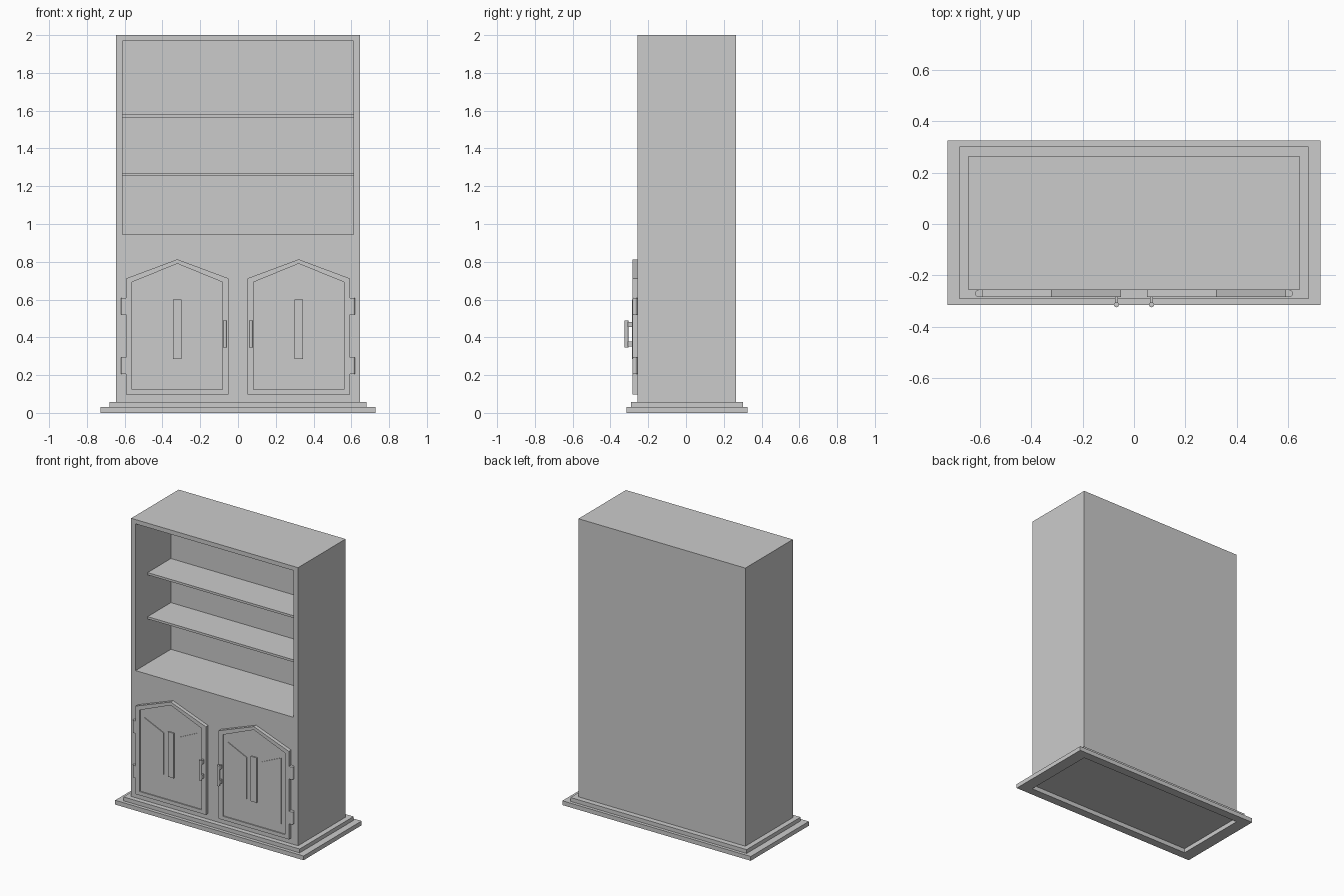
import bpy, bmesh
from mathutils import Matrix

if "Cube" in bpy.data.objects:
    bpy.data.objects.remove(bpy.data.objects["Cube"])


def loft(name, loops, closed=False):
    """Skin matching point loops; cap both ends, or join last to first if closed."""
    bm = bmesh.new()
    rows = [[bm.verts.new(p) for p in loop] for loop in loops]
    n = len(rows[0])
    pairs = list(zip(rows, rows[1:])) + ([(rows[-1], rows[0])] if closed else [])
    for a, b in pairs:
        for i in range(n):
            j = (i + 1) % n
            bm.faces.new((a[i], a[j], b[j], b[i]))
    if not closed:
        bm.faces.new(rows[0])
        bm.faces.new(rows[-1])
    bmesh.ops.recalc_face_normals(bm, faces=bm.faces)
    me = bpy.data.meshes.new(name)
    bm.to_mesh(me)
    bm.free()
    ob = bpy.data.objects.new(name, me)
    bpy.context.collection.objects.link(ob)
    return ob


def rect(a0, a1, b0, b1):
    return [(a0, b0), (a1, b0), (a1, b1), (a0, b1)]


def at_y(pts, y, s=1):
    return [(s * x, y, z) for x, z in pts]


def at_z(pts, z):
    return [(x, y, z) for x, y in pts]


def slab(name, pts, y0, y1, s=1):
    """Front-view outline extruded in y."""
    return loft(name, [at_y(pts, y0, s), at_y(pts, y1, s)])


def rod(name, x, y, z0, z1, r):
    bm = bmesh.new()
    bmesh.ops.create_cone(bm, cap_ends=True, segments=16, radius1=r, radius2=r, depth=z1 - z0,
                          matrix=Matrix.Translation((x, y, (z0 + z1) / 2)))
    me = bpy.data.meshes.new(name)
    bm.to_mesh(me)
    bm.free()
    ob = bpy.data.objects.new(name, me)
    bpy.context.collection.objects.link(ob)
    bpy.ops.object.select_all(action='DESELECT')
    ob.select_set(True)
    bpy.context.view_layer.objects.active = ob
    bpy.ops.object.shade_smooth_by_angle()


FRONT, BACK, DOOR, PANEL = -0.258, 0.266, -0.284, -0.276

# Carcass with the open upper compartment
outer = rect(-0.645, 0.645, 0.03, 2.0)
inner = rect(-0.611, 0.611, 0.945, 1.97)
loft("cabinet_body", [at_y(outer, BACK), at_y(outer, FRONT),
                      at_y(inner, FRONT), at_y(inner, 0.132)])

# Shelves
for z in (1.255, 1.563):
    slab("shelf", rect(-0.611, 0.611, z, z + 0.016), -0.125, 0.132)

# Stepped plinth frames around the body
hole = rect(-0.645, 0.645, FRONT, BACK)
for name, out, z0, z1 in (
        ("plinth_lower", rect(-0.728, 0.728, -0.316, 0.325), 0, 0.03),
        ("plinth_upper", rect(-0.681, 0.681, -0.292, 0.303), 0.03, 0.057)):
    loft(name, [at_z(out, z0), at_z(out, z1), at_z(hole, z1), at_z(hole, z0)], closed=True)

# Peaked doors, mirrored left and right
door_out = [(0.05, 0.097), (0.592, 0.097), (0.592, 0.712), (0.321, 0.813), (0.05, 0.712)]
door_in = [(0.082, 0.123), (0.562, 0.123), (0.562, 0.692), (0.321, 0.79), (0.082, 0.692)]
for s, side in ((1, "right"), (-1, "left")):
    loft(side + "_door", [at_y(door_out, FRONT, s), at_y(door_out, DOOR, s),
                          at_y(door_in, DOOR, s), at_y(door_in, PANEL, s)])
    # Raised door ornaments: two tapered panels and a centre bar
    for xo, xi in ((0.118, 0.263), (0.529, 0.379)):
        slab(side + "_door_panel", [(xo, 0.187), (xi, 0.288), (xi, 0.58), (xo, 0.648)],
             PANEL, DOOR + 0.003, s)
    slab(side + "_door_bar", rect(0.298, 0.343, 0.286, 0.6), PANEL, DOOR - 0.001, s)
    # Hinges
    for z in (0.207, 0.52):
        slab(side + "_hinge_plate", rect(0.592, 0.607, z, z + 0.087), FRONT, DOOR, s)
        rod(side + "_hinge_pin", s * 0.607, -0.271, z, z + 0.087, 0.013)
    # Handle grip with two stand-offs
    rod(side + "_handle", s * 0.069, -0.315, 0.345, 0.488, 0.01)
    for z in (0.352, 0.454):
        slab(side + "_handle_mount", rect(0.063, 0.075, z, z + 0.027), DOOR, -0.315, s)
